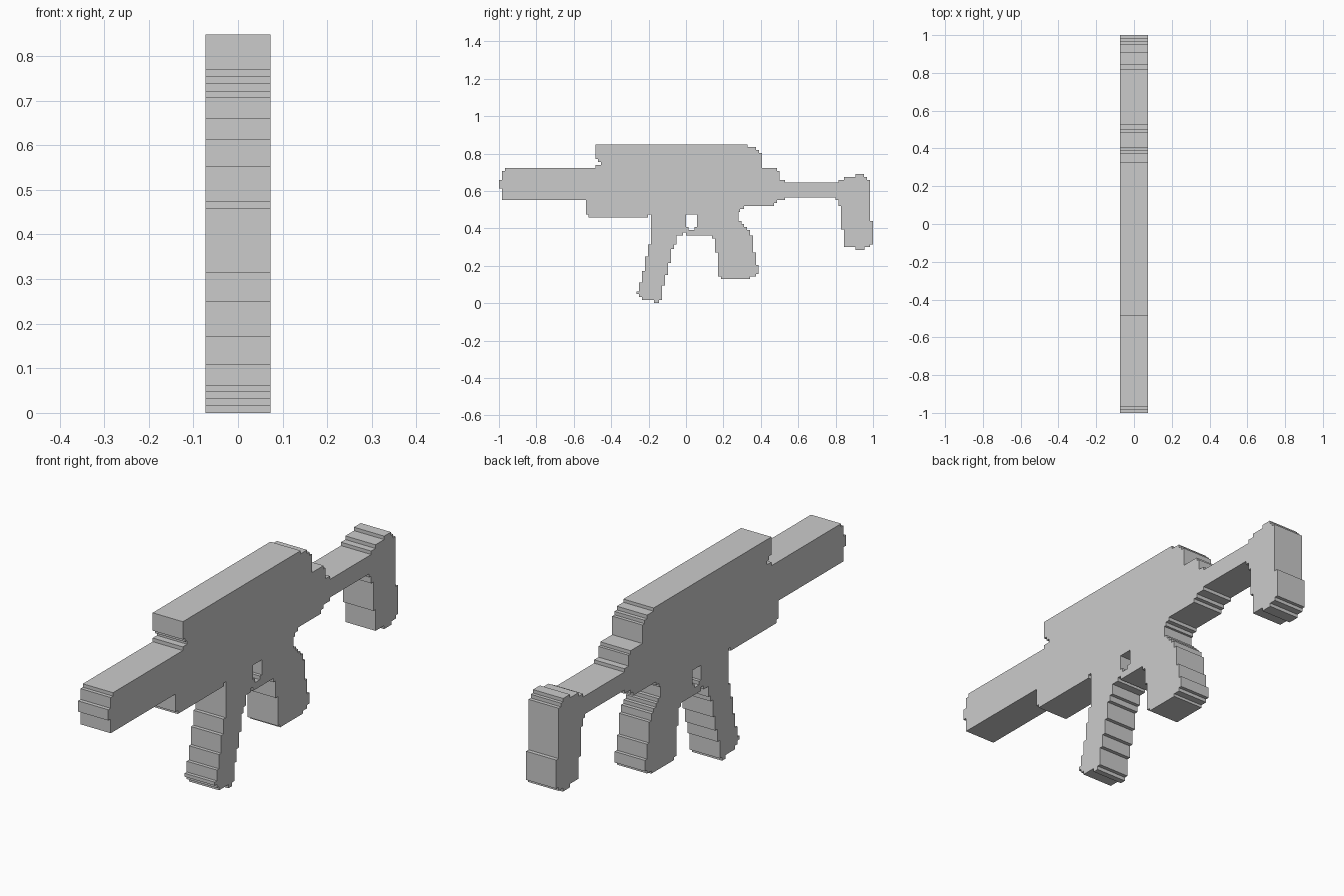
import bpy
import bmesh

HALF_WIDTH = 0.073


def stepped_part(name, bottom, rows):
    """Extrude a stepped side profile; each row is (top z, front y, back y)."""
    front, back = [], []
    z = bottom
    for top, y0, y1 in rows:
        front += [(y0, z), (y0, top)]
        back += [(y1, z), (y1, top)]
        z = top
    outline = []
    for p in back + front[::-1]:
        if not outline or p != outline[-1]:
            outline.append(p)
    bm = bmesh.new()
    face = bm.faces.new([bm.verts.new((-HALF_WIDTH, y, z)) for y, z in outline])
    ext = bmesh.ops.extrude_face_region(bm, geom=[face])
    moved = [v for v in ext["geom"] if isinstance(v, bmesh.types.BMVert)]
    bmesh.ops.translate(bm, verts=moved, vec=(2 * HALF_WIDTH, 0, 0))
    # merge straight runs so only real steps remain
    bmesh.ops.dissolve_limit(bm, angle_limit=0.01, verts=bm.verts, edges=bm.edges)
    bmesh.ops.recalc_face_normals(bm, faces=bm.faces)
    mesh = bpy.data.meshes.new(name)
    bm.to_mesh(mesh)
    bm.free()
    obj = bpy.data.objects.new(name, mesh)
    bpy.context.collection.objects.link(obj)
    return obj


# Barrel
stepped_part("barrel", 0.551, [
    (0.613, -0.983, -0.535), (0.660, -1.0, -0.535),
    (0.707, -0.983, -0.535), (0.722, -0.967, -0.535)])

# Receiver with the lower handguard
stepped_part("receiver", 0.458, [
    (0.473, -0.52, -0.203), (0.488, -0.535, 0.28), (0.504, -0.535, 0.29),
    (0.519, -0.535, 0.31), (0.535, -0.535, 0.47), (0.551, -0.535, 0.487),
    (0.566, -0.535, 0.53), (0.645, -0.535, 0.53), (0.660, -0.535, 0.53),
    (0.707, -0.535, 0.50), (0.722, -0.535, 0.487), (0.738, -0.485, 0.405),
    (0.754, -0.455, 0.405), (0.770, -0.47, 0.405), (0.803, -0.485, 0.405),
    (0.818, -0.485, 0.39), (0.834, -0.485, 0.373), (0.848, -0.485, 0.328)])

# Raked magazine, with the front of the trigger opening
stepped_part("magazine", 0.0, [
    (0.016, -0.17, -0.145), (0.032, -0.235, -0.129), (0.048, -0.25, -0.129),
    (0.063, -0.265, -0.129), (0.095, -0.25, -0.129), (0.110, -0.25, -0.113),
    (0.150, -0.235, -0.113), (0.172, -0.235, -0.097), (0.215, -0.22, -0.097),
    (0.250, -0.22, -0.081), (0.290, -0.204, -0.081), (0.315, -0.204, -0.065),
    (0.361, -0.188, -0.05), (0.377, -0.188, -0.016), (0.392, -0.188, 0.0),
    (0.408, -0.188, 0.014), (0.473, -0.188, 0.0)])

# Rear grip, with the trigger guard bar
stepped_part("grip", 0.13, [
    (0.142, 0.187, 0.343), (0.157, 0.171, 0.373), (0.205, 0.171, 0.388),
    (0.270, 0.171, 0.373), (0.345, 0.156, 0.358), (0.361, 0.14, 0.358),
    (0.373, 0.0, 0.343), (0.392, 0.0, 0.343), (0.408, 0.046, 0.327),
    (0.424, 0.06, 0.311), (0.440, 0.06, 0.296), (0.473, 0.06, 0.28)])

# Stock tube
stepped_part("stock_tube", 0.566, [(0.645, 0.53, 0.80)])

# Shoulder stock
stepped_part("shoulder_stock", 0.285, [
    (0.300, 0.905, 0.955), (0.315, 0.845, 0.985), (0.393, 0.845, 1.0),
    (0.440, 0.83, 1.0), (0.519, 0.83, 0.983), (0.551, 0.815, 0.983),
    (0.645, 0.80, 0.983), (0.660, 0.815, 0.983), (0.676, 0.845, 0.967),
    (0.691, 0.905, 0.952)])
